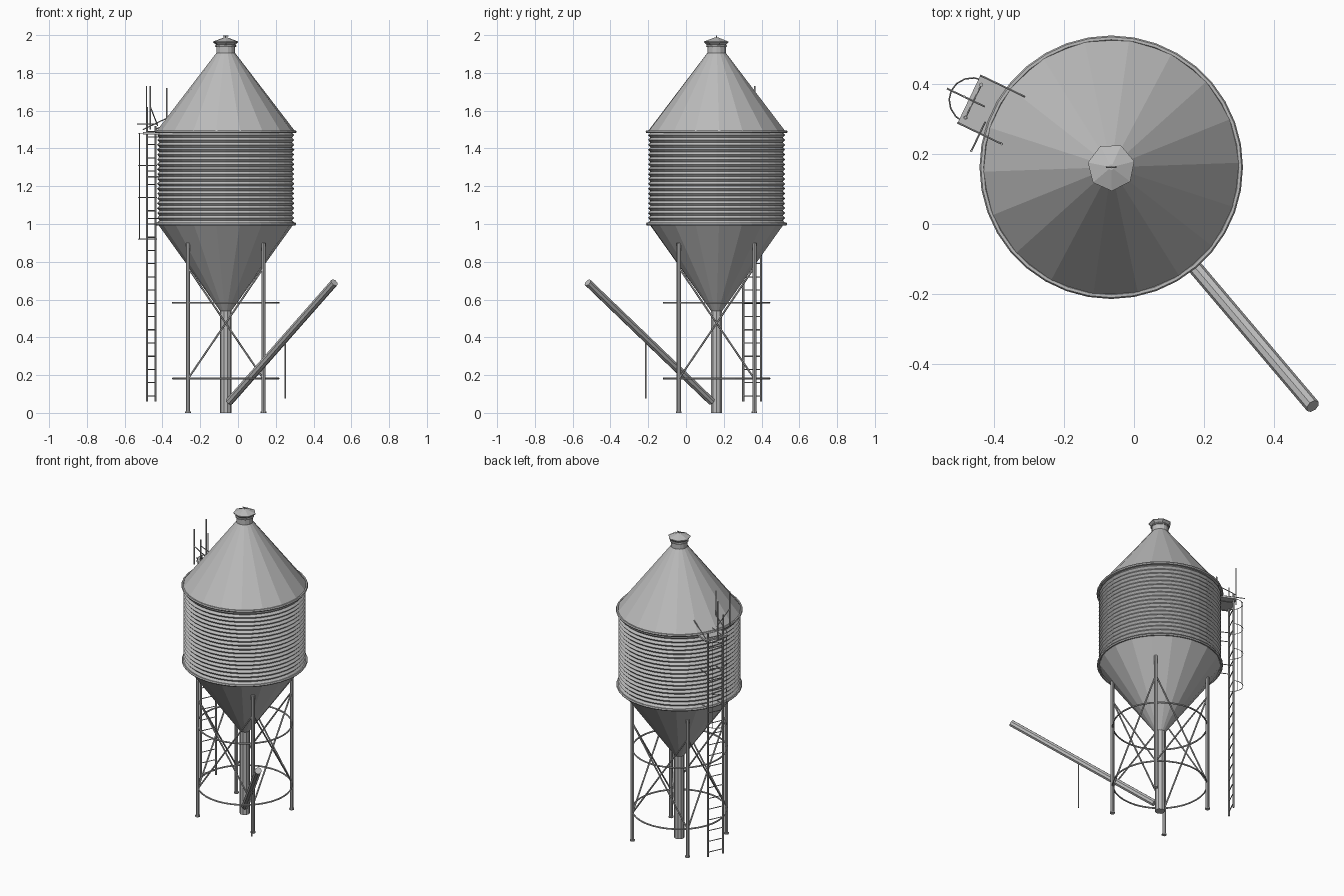
import bpy, bmesh, math
from mathutils import Vector

if "Cube" in bpy.data.objects:
    bpy.data.objects.remove(bpy.data.objects["Cube"])

CX, CY = -0.065, 0.162          # bin axis
steel = bpy.data.materials.new("galvanised_grey")
steel.diffuse_color = (0.5, 0.5, 0.5, 1)
steel.use_nodes = True
steel.node_tree.nodes["Principled BSDF"].inputs["Base Color"].default_value = steel.diffuse_color


def finish(name, bm, smooth=False):
    bmesh.ops.recalc_face_normals(bm, faces=bm.faces)
    me = bpy.data.meshes.new(name)
    bm.to_mesh(me)
    bm.free()
    me.materials.append(steel)
    ob = bpy.data.objects.new(name, me)
    bpy.context.collection.objects.link(ob)
    if smooth:
        bpy.context.view_layer.objects.active = ob
        ob.select_set(True)
        bpy.ops.object.shade_smooth_by_angle(angle=math.radians(35))
        ob.select_set(False)
    return ob


def lathe(name, profile, n, phase=0.0, closed=False, smooth=False):
    """Spin (radius, z) points around the bin axis."""
    bm = bmesh.new()
    rings = []
    for r, z in profile:
        rings.append([bm.verts.new((CX + r * math.cos(phase + math.tau * i / n),
                                    CY + r * math.sin(phase + math.tau * i / n), z))
                      for i in range(n)])
    pairs = list(zip(rings, rings[1:]))
    if closed:
        pairs.append((rings[-1], rings[0]))
    for a, b in pairs:
        for i in range(n):
            j = (i + 1) % n
            bm.faces.new((a[i], a[j], b[j], b[i]))
    if not closed:
        bm.faces.new(rings[0])
        bm.faces.new(rings[-1])
    return finish(name, bm, smooth)


def hoop(name, r, z, t, n=36):
    lathe(name, [(r + t * math.cos(k * math.pi / 3), z + t * math.sin(k * math.pi / 3))
                 for k in range(6)], n, closed=True)


def rod(bm, a, b, r, n=6):
    a, b = Vector(a), Vector(b)
    d = b - a
    m = d.to_track_quat('Z', 'Y').to_matrix().to_4x4()
    m.translation = (a + b) / 2
    bmesh.ops.create_cone(bm, cap_ends=True, segments=n, radius1=r, radius2=r,
                          depth=d.length, matrix=m)


def rods(name, segs, r, n=6):
    bm = bmesh.new()
    for a, b in segs:
        rod(bm, a, b, r, n)
    return finish(name, bm)


# Hopper cone, corrugated wall, roof cone
lathe("hopper_cone", [(0.03, 0.54), (0.36, 1.0)], 18, math.radians(2))
wall, RIBS = [], 19
for i in range(RIBS * 4 + 1):
    wall.append((0.357 + 0.006 * math.sin(i * math.pi / 2), 1.0 + 0.49 * i / (RIBS * 4)))
lathe("corrugated_wall", wall, 36)
lathe("roof_cone", [(0.372, 1.485), (0.05, 1.905)], 18, math.radians(2))
hoop("lower_rim", 0.366, 1.0, 0.008)
hoop("upper_rim", 0.368, 1.488, 0.008)

# Filler neck, collar and lid
lathe("filler_neck", [(0.05, 1.89), (0.05, 1.95)], 14)
hoop("neck_collar", 0.052, 1.942, 0.005, 14)
lathe("lid", [(0.052, 1.948), (0.068, 1.962), (0.068, 1.966), (0.008, 1.988)], 7, 0.25)
rods("lid_handle", [((CX - 0.015, CY, 1.996), (CX + 0.015, CY, 1.996)),
                    ((CX, CY, 1.98), (CX, CY, 1.997))], 0.003)

# Legs, feet, ring ties and cross braces
corners = [(CX + 0.2 * sx, CY + 0.2 * sy) for sx, sy in ((1, 1), (-1, 1), (-1, -1), (1, -1))]
rods("legs", [((x, y, 0), (x, y, 0.9)) for x, y in corners], 0.011, 8)
rods("feet", [((x, y, 0), (x, y, 0.008)) for x, y in corners], 0.015, 8)
for name, z in (("lower_ring", 0.182), ("upper_ring", 0.583)):
    hoop(name, 0.28, z, 0.005)
braces = []
for i in range(4):
    p, q = corners[i], corners[(i + 1) % 4]
    braces += [((*p, 0.18), (*q, 0.77)), ((*q, 0.18), (*p, 0.77))]
rods("cross_braces", braces, 0.005)

# Outlet pipe and inclined auger
lathe("outlet_pipe", [(0.031, 0.0), (0.031, 0.55)], 10)
rods("auger_tube", [((-0.045, 0.135, 0.06), (0.51, -0.52, 0.69))], 0.021, 8)
rods("auger_support", [((0.25, -0.214, 0.075), (0.25, -0.214, 0.385))], 0.004)

# Access ladder frame: radial (out) and tangent (side) directions
ang = math.radians(154.4)
out = Vector((math.cos(ang), math.sin(ang), 0))
side = Vector((math.sin(ang), -math.cos(ang), 0))


def at(o, s, z):
    return Vector((CX, CY, z)) + out * o + side * s


L = 0.436
rods("ladder_rails", [(at(L, s, 0.06), at(L, s, 1.52)) for s in (-0.052, 0.052)], 0.006)
rods("ladder_rungs", [(at(L, -0.052, 0.09 + 0.07 * i), at(L, 0.052, 0.09 + 0.07 * i))
                      for i in range(21)], 0.003)
rods("ladder_brackets", [(at(0.355, s, z), at(L, s, z))
                         for s in (-0.052, 0.052) for z in (1.03, 1.25, 1.46)], 0.003)

# Safety cage: half hoops and upright strips
cage = []


def cage_pt(k, z):
    a = math.pi * k / 8
    return at(L + 0.07 * math.sin(a), 0.066 * math.cos(a), z)


for z in (0.92, 1.14, 1.31, 1.48):
    cage += [(cage_pt(k, z), cage_pt(k + 1, z)) for k in range(8)]
cage += [(cage_pt(k, 0.92), cage_pt(k, 1.48)) for k in (2, 4, 6)]
rods("safety_cage", cage, 0.0022, 4)

# Platform plate
bm = bmesh.new()
lo = [bm.verts.new(at(o, s, 1.475)) for o, s in ((0.35, -0.075), (0.45, -0.075),
                                                 (0.45, 0.075), (0.35, 0.075))]
face = bm.faces.new(lo)
up = bmesh.ops.extrude_face_region(bm, geom=[face])
bmesh.ops.translate(bm, vec=(0, 0, 0.012),
                    verts=[v for v in up["geom"] if isinstance(v, bmesh.types.BMVert)])
finish("platform", bm)

# Grab posts and rails above the platform
rods("grab_posts", [(at(0.465, 0.0, 1.48), at(0.465, 0.0, 1.73)),
                    (at(L, -0.052, 1.5), at(L, -0.052, 1.62)),
                    (at(0.38, -0.13, 1.5), at(0.38, -0.13, 1.73)),
                    (at(0.31, -0.075, 1.56), at(0.31, -0.075, 1.72))], 0.004)
rods("grab_rails", [(at(0.31, s, 1.56), at(0.45, s, 1.50)) for s in (-0.075, 0.075)]
     + [(at(0.40, 0, 1.53), at(0.52, 0, 1.53)),
        (at(0.38, -0.13, 1.62), at(0.38, -0.04, 1.52))], 0.003)
